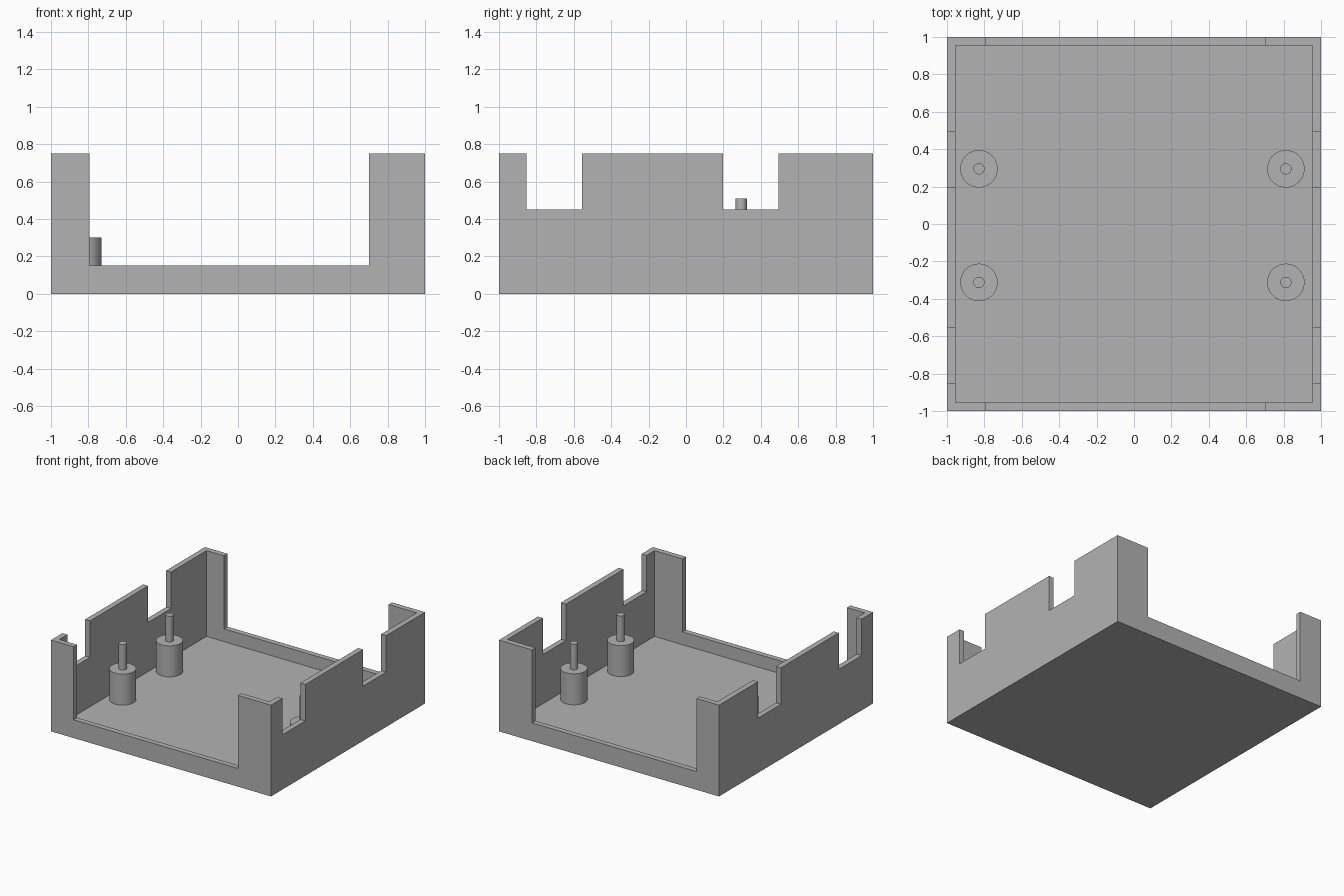
import bpy
import math

old = bpy.data.objects.get("Cube")
if old:
    bpy.data.objects.remove(old, do_unlink=True)

WALL, HEIGHT, FLOOR = 0.045, 0.75, 0.045

grey = bpy.data.materials.new("plain_grey")
grey.use_nodes = True
grey.diffuse_color = (0.45, 0.45, 0.45, 1)
grey.node_tree.nodes["Principled BSDF"].inputs["Base Color"].default_value = (0.45, 0.45, 0.45, 1)


def box(name, lo, hi):
    """Axis-aligned box between two corners."""
    bpy.ops.mesh.primitive_cube_add(size=1, location=[(a + b) / 2 for a, b in zip(lo, hi)])
    ob = bpy.context.object
    ob.name = name
    ob.scale = [b - a for a, b in zip(lo, hi)]
    bpy.ops.object.transform_apply(location=True, rotation=False, scale=True)
    return ob


def cut(target, lo, hi):
    """Subtract a box from the target."""
    cutter = box("cutter", lo, hi)
    cutter.hide_render = True
    mod = target.modifiers.new("cut", 'BOOLEAN')
    mod.operation = 'DIFFERENCE'
    mod.solver = 'EXACT'
    mod.object = cutter
    bpy.context.view_layer.objects.active = target
    bpy.ops.object.modifier_apply(modifier=mod.name)
    bpy.data.objects.remove(cutter, do_unlink=True)


def cylinder(name, x, y, radius, z0, z1):
    bpy.ops.mesh.primitive_cylinder_add(vertices=48, radius=radius, depth=z1 - z0,
                                        location=(x, y, (z0 + z1) / 2))
    ob = bpy.context.object
    ob.name = name
    ob.data.materials.append(grey)
    bpy.ops.object.shade_smooth_by_angle(angle=math.radians(30))


# Open tray: solid block, hollowed out
tray = box("tray", (-1, -1, 0), (1, 1, HEIGHT))
tray.data.materials.append(grey)
inner = 1 - WALL
cut(tray, (-inner, -inner, FLOOR), (inner, inner, 1))

# Wide openings through front and back walls
cut(tray, (-0.795, -1.2, 0.15), (0.7, 1.2, 1))

# Two notches through both side walls
for y0, y1 in ((-0.852, -0.555), (0.197, 0.495)):
    cut(tray, (-1.2, y0, 0.45), (1.2, y1, 1))

# Standoff posts with locating pins
for side, x in (("right", -0.829), ("left", 0.812)):
    for end, y in (("front", -0.312), ("back", 0.295)):
        cylinder(f"{end}_{side}_post", x, y, 0.1, FLOOR, 0.3)
        cylinder(f"{end}_{side}_pin", x, y, 0.03, 0.3, 0.51)
